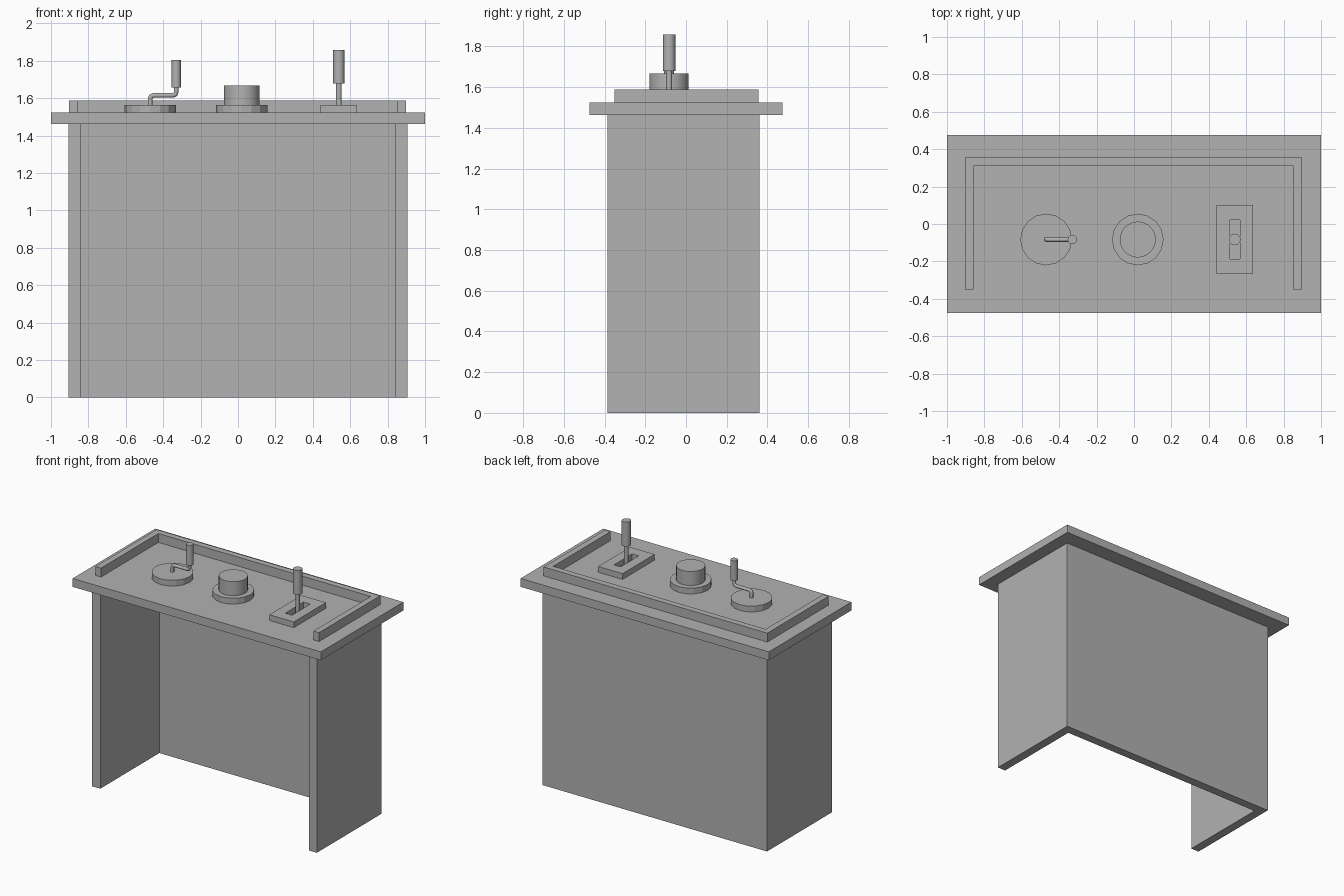
import bpy, bmesh, math
from mathutils import Vector

if "Cube" in bpy.data.objects:
    bpy.data.objects.remove(bpy.data.objects["Cube"])

grey = bpy.data.materials.new("plain grey")
grey.diffuse_color = (0.445, 0.445, 0.445, 1)
grey.use_nodes = True
grey.node_tree.nodes["Principled BSDF"].inputs["Base Color"].default_value = grey.diffuse_color


def finish(name, bm):
    bmesh.ops.recalc_face_normals(bm, faces=bm.faces)
    me = bpy.data.meshes.new(name)
    bm.to_mesh(me)
    bm.free()
    me.materials.append(grey)
    ob = bpy.data.objects.new(name, me)
    bpy.context.collection.objects.link(ob)
    return ob


def prism(name, outline, z0, z1):
    """Extrude a flat outline from z0 up to z1."""
    bm = bmesh.new()
    face = bm.faces.new([bm.verts.new((x, y, z0)) for x, y in outline])
    top = bmesh.ops.extrude_face_region(bm, geom=[face])["geom"]
    for v in top:
        if isinstance(v, bmesh.types.BMVert):
            v.co.z = z1
    return finish(name, bm)


def box(name, x0, x1, y0, y1, z0, z1):
    return prism(name, [(x0, y0), (x1, y0), (x1, y1), (x0, y1)], z0, z1)


def u_shape(name, x0, x1, y0, y1, t, z0, z1):
    """Three walls, open towards the front."""
    pts = [(x0, y0), (x0 + t, y0), (x0 + t, y1 - t), (x1 - t, y1 - t),
           (x1 - t, y0), (x1, y0), (x1, y1), (x0, y1)]
    return prism(name, pts, z0, z1)


def cylinder(name, x, y, r, z0, z1, n, smooth=False):
    pts = [(x + r * math.cos(2 * math.pi * i / n), y + r * math.sin(2 * math.pi * i / n))
           for i in range(n)]
    ob = prism(name, pts, z0, z1)
    if smooth:
        for p in ob.data.polygons:
            p.use_smooth = abs(p.normal.z) < 0.5
        ob.data.set_sharp_from_angle(angle=math.radians(40))
    return ob


# Stand, worktop and raised rail
u_shape("stand_walls", -0.905, 0.905, -0.385, 0.36, 0.065, 0, 1.465)
box("worktop", -1, 1, -0.475, 0.475, 1.462, 1.523)
u_shape("worktop_rail", -0.904, 0.898, -0.35, 0.355, 0.045, 1.523, 1.588)

Y = -0.083
BASE, TOP = 1.523, 1.565

# Push button
cylinder("button_base", 0.02, Y, 0.138, BASE, TOP, 16)
cylinder("button", 0.02, Y, 0.096, TOP, 1.667, 32, True)

# Crank: base, bent rod and grip
cylinder("crank_base", -0.47, Y, 0.138, BASE, TOP, 16)
path = [(-0.47, 1.555), (-0.47, 1.597), (-0.465, 1.61), (-0.452, 1.615),
        (-0.348, 1.615), (-0.335, 1.62), (-0.33, 1.633), (-0.33, 1.67)]
curve = bpy.data.curves.new("crank_rod", "CURVE")
curve.dimensions = "3D"
curve.bevel_depth = 0.0125
curve.bevel_resolution = 2
curve.use_fill_caps = True
spline = curve.splines.new("POLY")
spline.points.add(len(path) - 1)
for p, (x, z) in zip(spline.points, path):
    p.co = (x, Y, z, 1)
curve.materials.append(grey)
bpy.context.collection.objects.link(bpy.data.objects.new("crank_rod", curve))
cylinder("crank_grip", -0.33, Y, 0.025, 1.657, 1.805, 16, True)

# Lever: slotted plate, rod and grip
plate = box("lever_plate", 0.44, 0.637, -0.268, 0.102, BASE, TOP)
slot = box("slot_cutter", 0.512, 0.566, -0.188, 0.022, BASE - 0.05, TOP + 0.05)
slot.hide_render = True
slot.hide_viewport = True
cut = plate.modifiers.new("slot", "BOOLEAN")
cut.object = slot
cut.operation = "DIFFERENCE"
cut.solver = "EXACT"
cylinder("lever_rod", 0.539, Y, 0.015, BASE, 1.69, 16, True)
cylinder("lever_grip", 0.539, Y, 0.031, 1.68, 1.857, 16, True)
